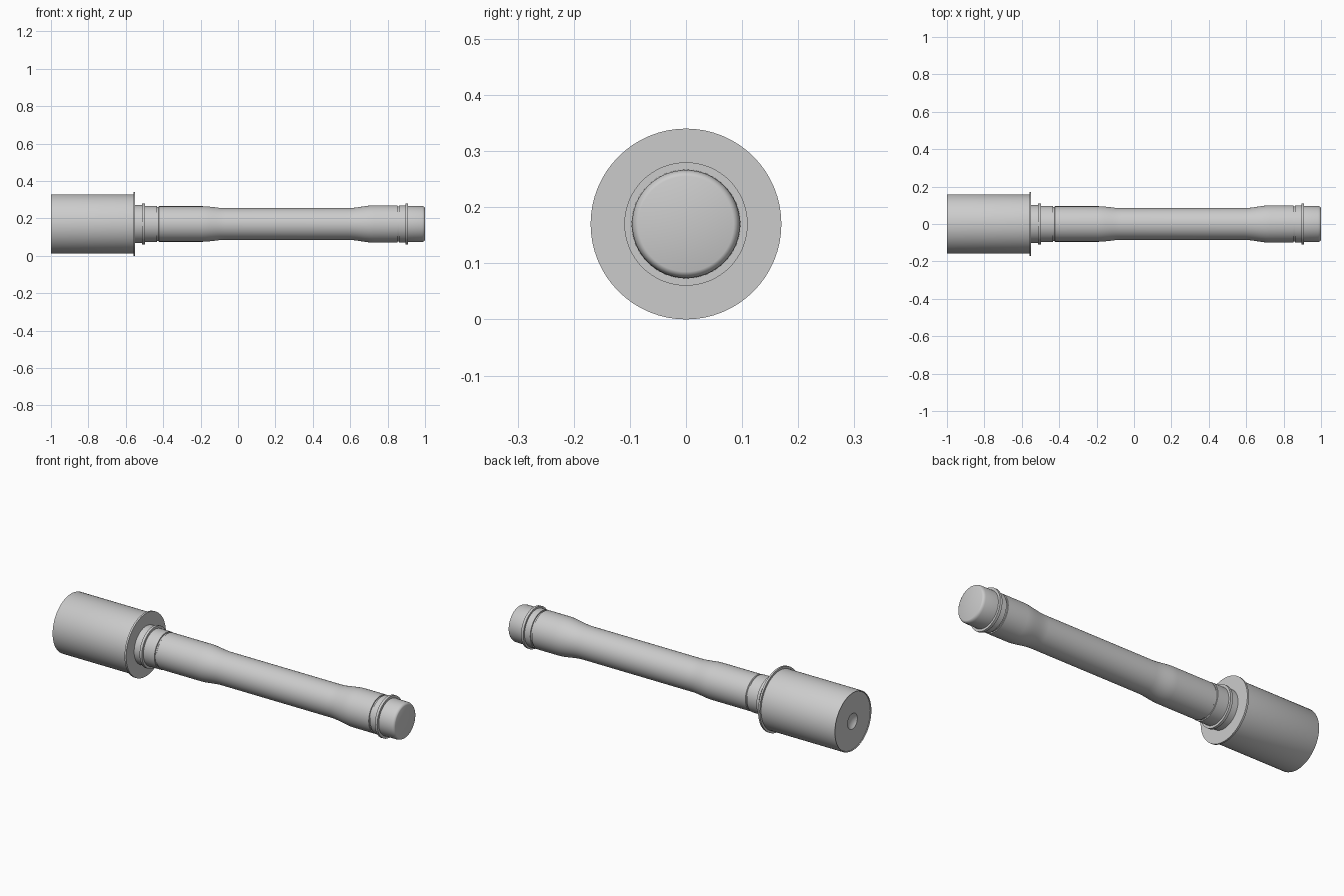
import bpy, bmesh, math

if "Cube" in bpy.data.objects:
    bpy.data.objects.remove(bpy.data.objects["Cube"])

AXIS_Z = 0.17
SEGMENTS = 64


def lathe(name, profile):
    """Revolve (x, radius) points around the long axis; radius 0 closes an end."""
    bm = bmesh.new()
    rings = []
    for x, r in profile:
        if r == 0:
            rings.append([bm.verts.new((x, 0, 0))])
        else:
            rings.append([bm.verts.new((x, r * math.cos(a), r * math.sin(a)))
                          for a in (2 * math.pi * i / SEGMENTS for i in range(SEGMENTS))])
    for p, q in zip(rings, rings[1:]):
        for i in range(SEGMENTS):
            j = (i + 1) % SEGMENTS
            if len(p) == 1:
                bm.faces.new((p[0], q[i], q[j]))
            elif len(q) == 1:
                bm.faces.new((p[i], q[0], p[j]))
            else:
                bm.faces.new((p[i], q[i], q[j], p[j]))
    bmesh.ops.recalc_face_normals(bm, faces=bm.faces)
    mesh = bpy.data.meshes.new(name)
    bm.to_mesh(mesh)
    bm.free()
    ob = bpy.data.objects.new(name, mesh)
    ob.location.z = AXIS_Z
    bpy.context.collection.objects.link(ob)
    bpy.ops.object.select_all(action='DESELECT')
    ob.select_set(True)
    bpy.context.view_layer.objects.active = ob
    bpy.ops.object.shade_smooth_by_angle(angle=math.radians(35))
    return ob


def swell(x0, r0, x1, r1, steps=8):
    """Smooth S-shaped transition between two radii."""
    out = []
    for i in range(steps + 1):
        t = i / steps
        s = t * t * (3 - 2 * t)
        out.append((x0 + (x1 - x0) * t, r0 + (r1 - r0) * s))
    return out


# Cylinder head with a dimple in its end and a rim flange at the neck side
lathe("head", [(-0.98, 0), (-0.982, 0.02), (-0.99, 0.035), (-0.996, 0.042), (-0.996, 0.152),
               (-1.0, 0.154), (-1.0, 0.156), (-0.995, 0.158), (-0.56, 0.158), (-0.56, 0.17),
               (-0.55, 0.17), (-0.55, 0)])

# Stepped neck socket with its raised ring
lathe("neck_socket", [(-0.56, 0), (-0.56, 0.102), (-0.512, 0.102), (-0.512, 0.11),
                      (-0.498, 0.11), (-0.498, 0.097), (-0.432, 0.097), (-0.432, 0)])

# Waisted handle, swelling toward the end
lathe("handle", [(-0.44, 0), (-0.44, 0.091), (-0.425, 0.091), (-0.422, 0.095)]
      + swell(-0.19, 0.095, -0.07, 0.085) + swell(0.59, 0.085, 0.73, 0.1)
      + [(0.852, 0.1), (0.852, 0)])

# Collar between handle and end cap, with groove and raised ring
lathe("end_collar", [(0.845, 0), (0.845, 0.094), (0.862, 0.094), (0.862, 0.1), (0.896, 0.1),
                     (0.896, 0.11), (0.91, 0.11), (0.91, 0)])

# Screw cap with a rounded edge
lathe("end_cap", [(0.905, 0), (0.905, 0.097), (0.985, 0.096), (0.992, 0.094),
                  (0.998, 0.09), (1.0, 0.085), (1.0, 0)])
